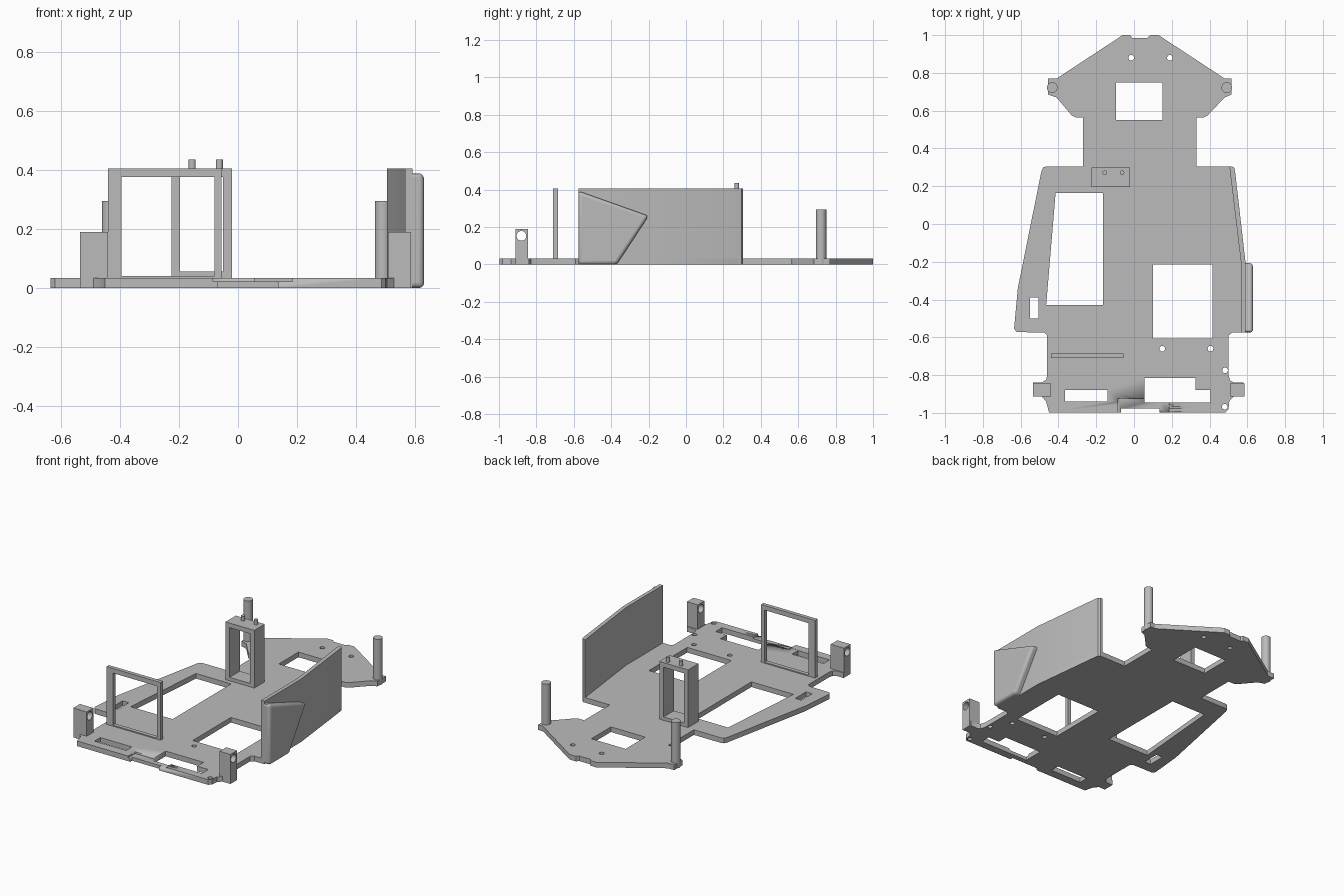
import bpy, bmesh, math
from mathutils import Matrix, Vector

cube = bpy.data.objects.get("Cube")
if cube:
    bpy.data.objects.remove(cube, do_unlink=True)

grey = bpy.data.materials.new("plain grey")
grey.use_nodes = True
GREY = (0.5, 0.5, 0.5, 1)
grey.diffuse_color = GREY
grey.node_tree.nodes["Principled BSDF"].inputs["Base Color"].default_value = GREY

THICK = 0.033
TOP = 0.405


def rect(x0, x1, y0, y1):
    return [(x0, y0), (x1, y0), (x1, y1), (x0, y1)]


def ring(x, y, r, n=24):
    return [(x + r * math.cos(math.tau * i / n), y + r * math.sin(math.tau * i / n)) for i in range(n)]


# Map profile (u, v) and depth w onto world axes
FLAT = Matrix.Identity(4)                                                   # u=x v=y w=z
FRONT = Matrix(((1, 0, 0, 0), (0, 0, 1, 0), (0, 1, 0, 0), (0, 0, 0, 1)))    # u=x v=z w=y
SIDE = Matrix(((0, 0, 1, 0), (1, 0, 0, 0), (0, 1, 0, 0), (0, 0, 0, 1)))     # u=y v=z w=x


def slab(name, loops, low, high, plane=FLAT):
    """Extrude an outline, with any further loops as holes, from low to high."""
    curve = bpy.data.curves.new(name, "CURVE")
    curve.dimensions = "2D"
    curve.fill_mode = "BOTH"
    curve.extrude = (high - low) / 2
    for loop in loops:
        spline = curve.splines.new("POLY")
        spline.points.add(len(loop) - 1)
        for point, (u, v) in zip(spline.points, loop):
            point.co = (u, v, 0, 1)
        spline.use_cyclic_u = True
    obj = bpy.data.objects.new(name, curve)
    bpy.context.collection.objects.link(obj)
    bpy.ops.object.select_all(action="DESELECT")
    obj.select_set(True)
    bpy.context.view_layer.objects.active = obj
    bpy.ops.object.convert(target="MESH")
    obj = bpy.context.view_layer.objects.active
    bm = bmesh.new()
    bm.from_mesh(obj.data)
    bm.transform(plane @ Matrix.Translation((0, 0, (low + high) / 2)))
    bmesh.ops.remove_doubles(bm, verts=bm.verts, dist=0.0002)
    bmesh.ops.recalc_face_normals(bm, faces=bm.faces)
    bm.to_mesh(obj.data)
    bm.free()
    obj.data.materials.clear()
    obj.data.materials.append(grey)
    bpy.ops.object.shade_smooth_by_angle(angle=math.radians(30))
    return obj


# Chassis plate outline, clockwise from the rear edge
outline = [
    (-0.06, 1), (-0.02, 1), (-0.01, 0.985), (0.07, 0.985), (0.085, 1), (0.13, 1),
    (0.48, 0.77), (0.515, 0.77), (0.515, 0.685), (0.48, 0.67), (0.39, 0.575), (0.37, 0.565),
    (0.33, 0.565), (0.33, 0.305), (0.52, 0.305), (0.535, 0.28), (0.59, -0.2), (0.59, -0.575),
    (0.52, -0.575), (0.5, -0.59), (0.5, -0.8), (0.51, -0.83), (0.53, -0.84),
    (0.58, -0.84), (0.58, -0.91), (0.53, -0.91), (0.505, -0.935), (0.5, -0.98), (0.485, -0.997),
    (0.135, -0.997), (0.135, -0.978), (-0.07, -0.978), (-0.07, -0.997),
    (-0.45, -0.997), (-0.465, -0.94), (-0.49, -0.91), (-0.535, -0.91), (-0.535, -0.84),
    (-0.49, -0.84), (-0.465, -0.825), (-0.46, -0.8), (-0.46, -0.59), (-0.475, -0.575),
    (-0.62, -0.572), (-0.635, -0.555), (-0.615, -0.34), (-0.49, 0.28), (-0.48, 0.3),
    (-0.46, 0.305), (-0.27, 0.305), (-0.27, 0.565), (-0.31, 0.565), (-0.33, 0.575),
    (-0.41, 0.67), (-0.455, 0.685), (-0.455, 0.77), (-0.41, 0.77)]
windows = [
    rect(-0.095, 0.15, 0.55, 0.75),
    [(-0.415, 0.165), (-0.165, 0.165), (-0.165, -0.43), (-0.465, -0.43)],
    rect(0.10, 0.415, -0.605, -0.215),
    rect(-0.55, -0.505, -0.50, -0.39),
    rect(-0.365, -0.14, -0.94, -0.88),
    [(0.055, -0.945), (0.405, -0.945), (0.405, -0.88), (0.325, -0.88), (0.325, -0.815), (0.055, -0.815)]]
screw_holes = [ring(x, y, 0.015, 16) for x, y in (
    (-0.015, 0.88), (0.19, 0.88), (0.15, -0.66), (0.405, -0.66), (0.482, -0.775), (0.48, -0.968))]
plate = slab("chassis_plate", [outline] + windows + screw_holes, 0, THICK)

# Shallow recess at the front edge
cutter = slab("recess_cutter", [rect(-0.085, 0.185, -1.05, -0.925)], 0.022, 0.1)
cutter.hide_render = True
cut = plate.modifiers.new("recess", "BOOLEAN")
cut.operation = "DIFFERENCE"
cut.solver = "EXACT"
cut.object = cutter
bpy.context.view_layer.objects.active = plate
bpy.ops.object.modifier_apply(modifier=cut.name)
bpy.data.objects.remove(cutter, do_unlink=True)

# Side wall with a slight bend
slab("side_wall", [[(0.505, 0.305), (0.52, 0.305), (0.531, 0.297), (0.535, 0.28), (0.59, -0.2),
                    (0.59, -0.575), (0.566, -0.575), (0.566, -0.2), (0.507, 0.29)]], 0, TOP)

# Raised side pod with rounded outer edges
pod = slab("side_pod", [[(-0.575, 0), (-0.37, 0), (-0.2, 0.26), (-0.575, 0.393)]], 0.58, 0.63, SIDE)
bm = bmesh.new()
bm.from_mesh(pod.data)
edges = [e for e in bm.edges if max(v.co.x for v in e.verts) > 0.6 and len(e.link_faces) == 2
         and e.calc_face_angle() > 0.2]
bmesh.ops.bevel(bm, geom=edges, offset=0.018, segments=4, profile=0.5, affect="EDGES")
bm.to_mesh(pod.data)
bm.free()
bpy.context.view_layer.objects.active = pod
bpy.ops.object.shade_smooth_by_angle(angle=math.radians(30))

# Open frame standing near the front
slab("front_frame", [rect(-0.44, -0.055, 0, TOP), rect(-0.395, -0.08, 0.04, 0.375)], -0.71, -0.685, FRONT)

# Servo tower with two pins
slab("tower", [rect(-0.225, -0.02, 0, TOP), rect(-0.197, -0.05, 0.055, 0.375)], 0.195, 0.3, FRONT)
for side, x in (("right", -0.155), ("left", -0.063)):
    slab(side + "_tower_pin", [ring(x, 0.272, 0.012, 16)], TOP - 0.01, 0.435)

# Drilled mounting blocks at the front corners
for side, x0, x1 in (("right", -0.535, -0.44), ("left", 0.508, 0.585)):
    slab(side + "_mount_block", [rect(-0.912, -0.845, 0, 0.19), ring(-0.88, 0.153, 0.026)], x0, x1, SIDE)

# Round posts at the rear corners
for side, x in (("right", -0.433), ("left", 0.491)):
    slab(side + "_rear_post", [ring(x, 0.722, 0.028, 32)], 0, 0.295)
